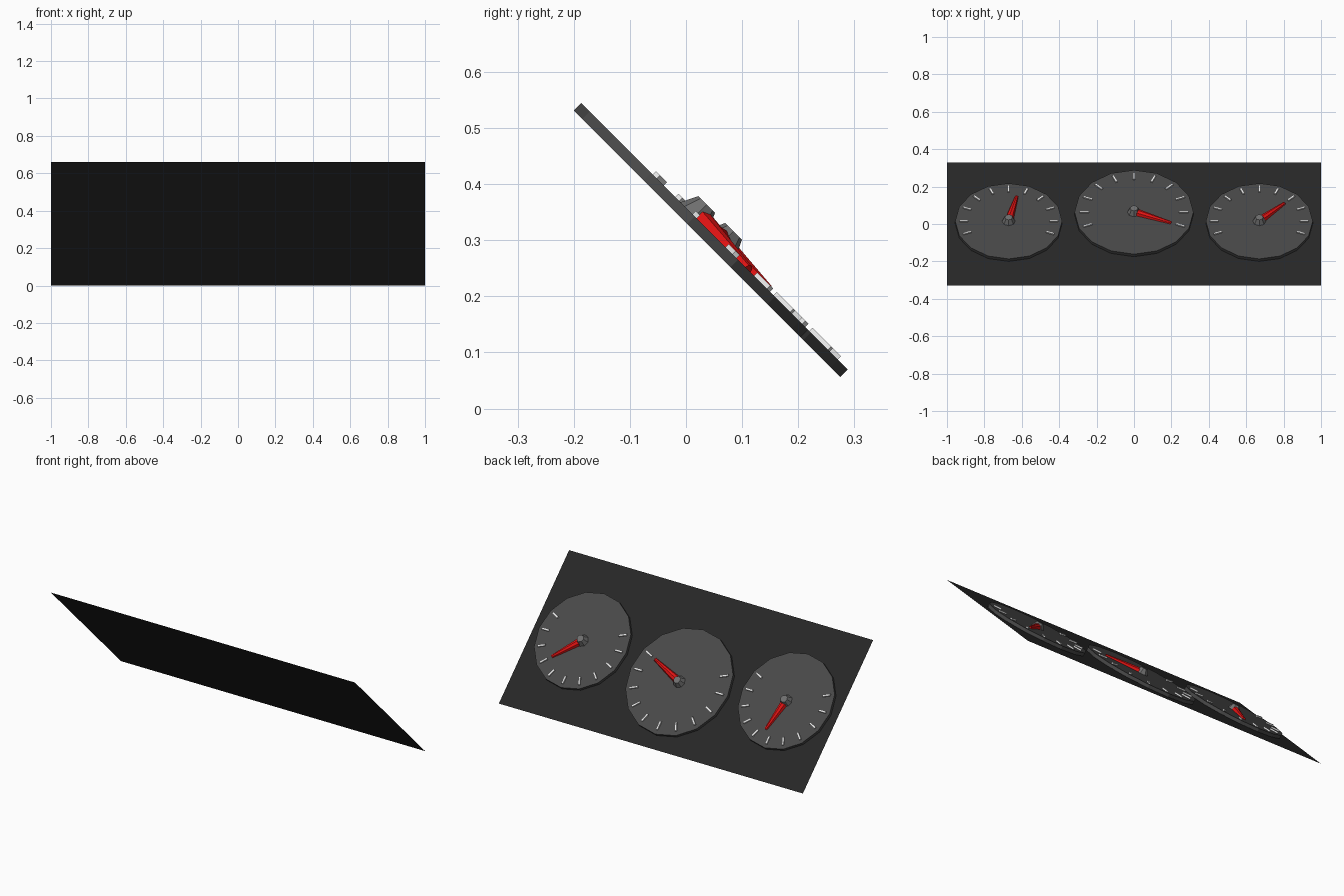
import bpy, bmesh, math
from mathutils import Matrix, Vector

if "Cube" in bpy.data.objects:
    bpy.data.objects.remove(bpy.data.objects["Cube"])

# Panel frame: local x right, y up the dial face, z out of the face
FRAME = Matrix.Translation((0, 0, 0.33)) @ Matrix.Rotation(math.radians(-45), 4, 'X')


def material(name, rgb):
    m = bpy.data.materials.new(name)
    m.diffuse_color = (*rgb, 1)
    m.use_nodes = True
    m.node_tree.nodes["Principled BSDF"].inputs["Base Color"].default_value = m.diffuse_color
    return m


BLACK = material("panel_black", (0.02, 0.02, 0.02))
DIAL = material("dial_grey", (0.065, 0.065, 0.065))
WHITE = material("tick_white", (0.8, 0.8, 0.8))
RED = material("needle_red", (0.75, 0.006, 0.006))
METAL = material("hub_grey", (0.16, 0.16, 0.16))


def finish(bm, name, mat, local=Matrix()):
    bmesh.ops.recalc_face_normals(bm, faces=bm.faces)
    bm.transform(FRAME @ local)
    me = bpy.data.meshes.new(name)
    bm.to_mesh(me)
    bm.free()
    me.materials.append(mat)
    ob = bpy.data.objects.new(name, me)
    bpy.context.collection.objects.link(ob)


def frustum(name, mat, local, r1, r2, z1, z2, sides):
    bm = bmesh.new()
    bmesh.ops.create_cone(bm, cap_ends=True, segments=sides, radius1=r1, radius2=r2,
                          depth=z2 - z1, matrix=Matrix.Translation((0, 0, (z1 + z2) / 2)))
    finish(bm, name, mat, local)


def gauge(name, x, y, r, angle, length):
    place = Matrix.Translation((x, y, 0))
    # dial disc
    frustum(name + "_dial", DIAL, place, r, r, 0.001, 0.02, 16)
    # tick marks, one every 22.5 degrees, open at the bottom
    bm = bmesh.new()
    for i in range(-1, 10):
        bmesh.ops.create_cube(
            bm, size=1,
            matrix=Matrix.Rotation(math.radians(22.5 * i), 4, 'Z')
            @ Matrix.Translation((r * 0.84, 0, 0.023))
            @ Matrix.Diagonal((r * 0.16, 0.011, 0.01, 1)))
    finish(bm, name + "_ticks", WHITE, place)
    # tapered needle lying on the dial
    bm = bmesh.new()
    bmesh.ops.create_cone(bm, cap_ends=True, segments=8, radius1=0.023, radius2=0.009,
                          depth=length - 0.01,
                          matrix=Matrix.Translation(((length + 0.01) / 2, 0, 0.02))
                          @ Matrix.Rotation(math.radians(90), 4, 'Y'))
    for v in bm.verts:
        v.co.z = max(v.co.z, 0.012)
    finish(bm, name + "_needle", RED, place @ Matrix.Rotation(math.radians(angle), 4, 'Z'))
    # centre hub
    frustum(name + "_hub", METAL, place, 0.036, 0.021, 0.019, 0.05, 8)


# thin backing panel
bm = bmesh.new()
h = 0.33 * math.sqrt(2)
bm.faces.new([bm.verts.new(Vector(c)) for c in ((-1, -h, 0), (1, -h, 0), (1, h, 0), (-1, h, 0))])
finish(bm, "panel", BLACK)

# three gauges
gauge("left_gauge", -0.67, 0.002, 0.286, 77, 0.19)
gauge("centre_gauge", 0, 0.07, 0.318, -22.5, 0.215)
gauge("right_gauge", 0.67, 0.002, 0.286, 45, 0.19)
